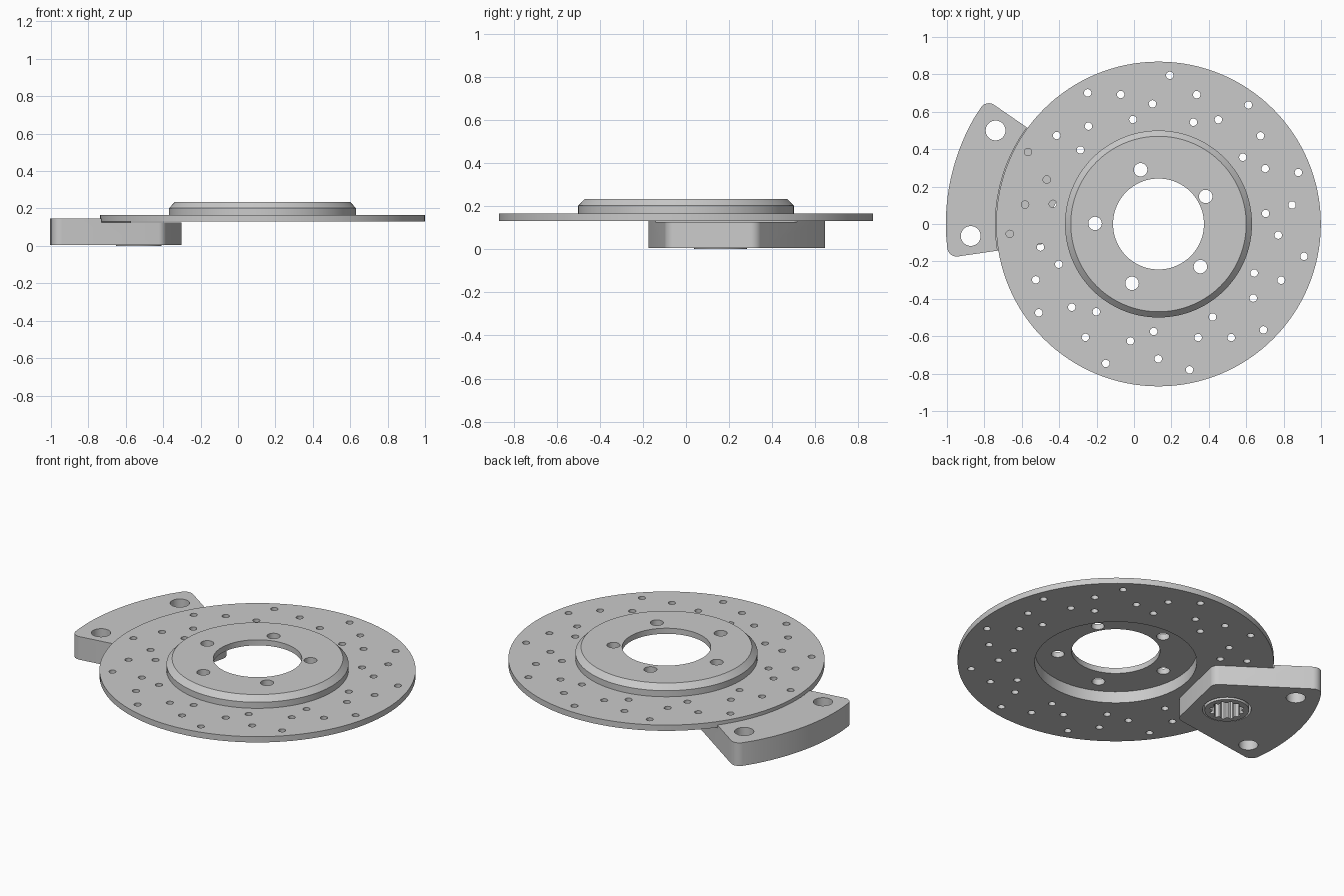
import bpy, bmesh, math
from mathutils import Vector

if "Cube" in bpy.data.objects:
    bpy.data.objects.remove(bpy.data.objects["Cube"], do_unlink=True)

CENTRE = Vector((0.131, 0))

metal = bpy.data.materials.new("grey_metal")
metal.use_nodes = True
metal.diffuse_color = (0.59, 0.59, 0.59, 1)
metal.node_tree.nodes["Principled BSDF"].inputs["Base Color"].default_value = (0.59, 0.59, 0.59, 1)


def make(name, bm):
    bmesh.ops.recalc_face_normals(bm, faces=bm.faces)
    mesh = bpy.data.meshes.new(name)
    bm.to_mesh(mesh)
    bm.free()
    mesh.materials.append(metal)
    obj = bpy.data.objects.new(name, mesh)
    bpy.context.collection.objects.link(obj)
    return obj


def polar(r, angle, centre=CENTRE):
    return centre + Vector((r * math.cos(angle), r * math.sin(angle)))


def circle(centre, r, n):
    return [polar(r, math.tau * i / n, centre) for i in range(n)]


def prism(bm, outline, z0, z1):
    """Extrude a flat outline between two heights."""
    face = bm.faces.new([bm.verts.new((p.x, p.y, z0)) for p in outline])
    top = bmesh.ops.extrude_face_region(bm, geom=[face], use_keep_orig=True)["geom"]
    bmesh.ops.translate(bm, vec=(0, 0, z1 - z0),
                        verts=[v for v in top if isinstance(v, bmesh.types.BMVert)])


def fillet(a, corner, b, r, steps=8):
    """Round a corner between the directions to a and b."""
    u, v = (a - corner).normalized(), (b - corner).normalized()
    half = u.angle(v) / 2
    reach = r / math.tan(half)
    mid = corner + (u + v).normalized() * (r / math.sin(half))
    start, end = corner + u * reach - mid, corner + v * reach - mid
    return [mid + start.slerp(end, i / steps).normalized() * r for i in range(steps + 1)]


def cut(obj, cutter):
    cutter.hide_render = True
    mod = obj.modifiers.new("cut", "BOOLEAN")
    mod.operation, mod.solver, mod.object = "DIFFERENCE", "EXACT", cutter
    bpy.context.view_layer.objects.active = obj
    bpy.ops.object.modifier_apply(modifier=mod.name)
    bpy.data.objects.remove(cutter, do_unlink=True)


def smooth(obj):
    bpy.ops.object.select_all(action="DESELECT")
    obj.select_set(True)
    bpy.context.view_layer.objects.active = obj
    bpy.ops.object.shade_smooth_by_angle(angle=math.radians(25))


# Rotor: hollow hat and flat ring turned from one profile
profile = [(0.243, 0.234), (0.469, 0.234), (0.5, 0.202), (0.5, 0.165), (0.868, 0.165),
           (0.868, 0.13), (0.445, 0.13), (0.445, 0.2), (0.243, 0.2)]
SEGMENTS = 128
bm = bmesh.new()
rings = []
for i in range(SEGMENTS):
    a = math.tau * i / SEGMENTS
    rings.append([bm.verts.new((*polar(r, a), z)) for r, z in profile])
for i in range(SEGMENTS):
    here, there = rings[i], rings[(i + 1) % SEGMENTS]
    for j in range(len(profile)):
        k = (j + 1) % len(profile)
        bm.faces.new((here[j], here[k], there[k], there[j]))
rotor = make("brake_rotor", bm)

# Vent holes in eleven swept groups, and five wheel bolt holes
bm = bmesh.new()
for i in range(11):
    for r, deg in ((0.797, 20.2), (0.721, 8.1), (0.575, 5.6), (0.643, -5.3)):
        spot = polar(r, math.radians(deg) + math.tau * i / 11)
        prism(bm, circle(spot, 0.02, 20), 0.1, 0.19)
for i in range(5):
    spot = polar(0.32, math.radians(31.7) + math.tau * i / 5, Vector((0.111, -0.021)))
    prism(bm, circle(spot, 0.036, 32), 0.17, 0.26)
cut(rotor, make("rotor_holes", bm))
smooth(rotor)

# Caliper: rounded fan outline with an outer arc around the rotor
top_out, low_out = Vector((-0.79, 0.666)), Vector((-0.993, -0.181))
low_in, top_in = Vector((-0.39, -0.093)), Vector((-0.295, 0.325))
a0 = math.atan2(top_out.y, top_out.x - CENTRE.x)
a1 = math.atan2(low_out.y, low_out.x - CENTRE.x) + math.tau
arc = [polar(1.137, a0 + (a1 - a0) * t / 24) for t in range(3, 22)]
outline = (fillet(top_in, top_out, arc[0], 0.05) + arc
           + fillet(arc[-1], low_out, low_in, 0.05)
           + fillet(low_out, low_in, top_in, 0.05)
           + fillet(low_in, top_in, top_out, 0.05))
bm = bmesh.new()
prism(bm, outline, 0.006, 0.146)
caliper = make("caliper_body", bm)

# Rotor clearance pocket, mounting holes and piston bore
PISTON = Vector((-0.531, 0.16))
bm = bmesh.new()
prism(bm, circle(CENTRE, 0.872, SEGMENTS), 0.126, 0.2)
cut(caliper, make("rotor_pocket", bm))
bm = bmesh.new()
for spot in (Vector((-0.74, 0.5)), Vector((-0.873, -0.064))):
    prism(bm, circle(spot, 0.053, 40), -0.05, 0.2)
prism(bm, circle(PISTON, 0.134, 48), -0.05, 0.2)
cut(caliper, make("caliper_holes", bm))
smooth(caliper)

# Piston: sleeve with a fluted bore
bm = bmesh.new()
prism(bm, circle(PISTON, 0.122, 48), 0, 0.126)
piston = make("piston_sleeve", bm)
flutes = [polar(0.095 if i % 4 < 2 else 0.08, math.tau * i / 48, PISTON) for i in range(48)]
bm = bmesh.new()
prism(bm, flutes, -0.05, 0.115)
cut(piston, make("piston_bore", bm))
smooth(piston)
